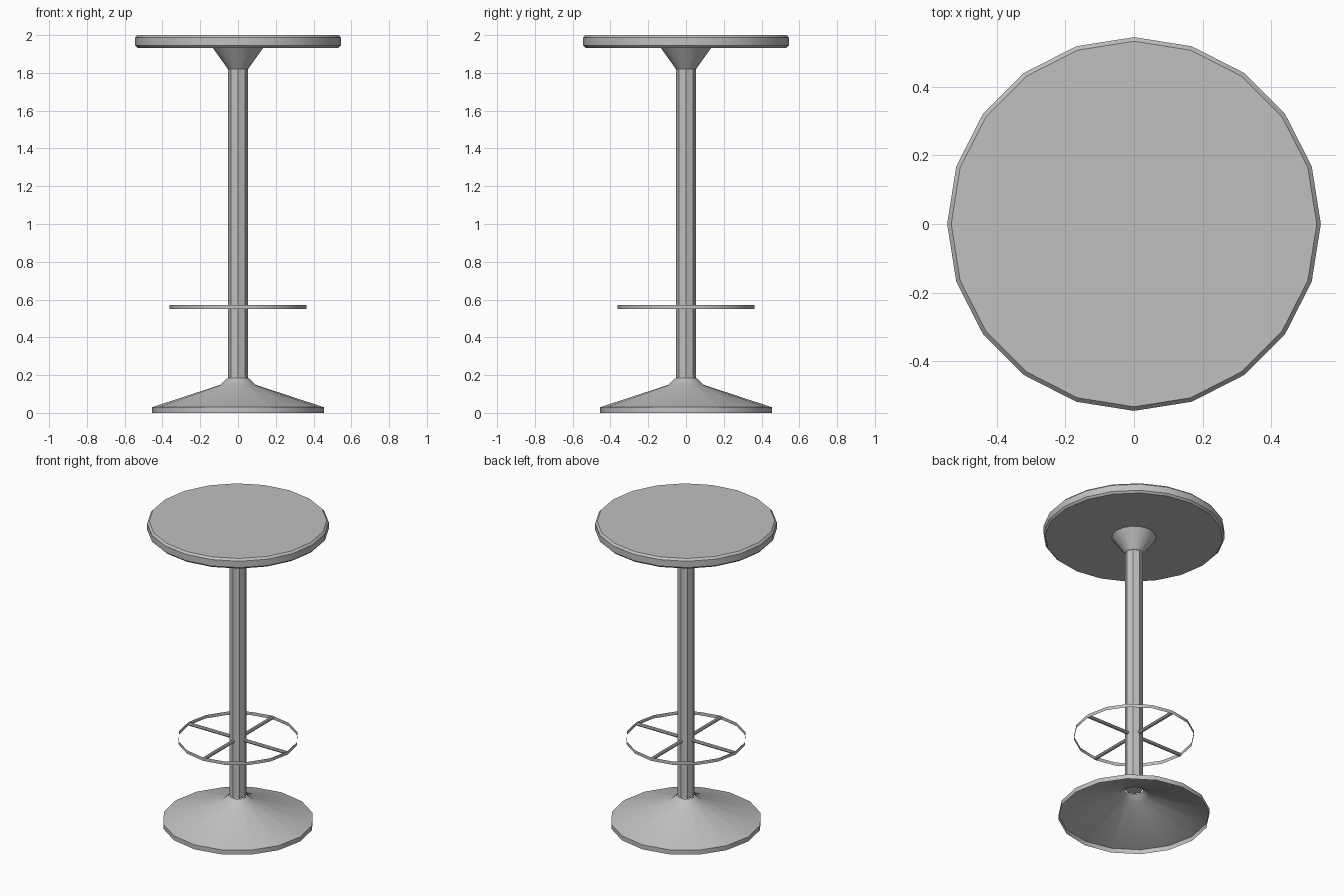
import bpy, math
from math import cos, sin, pi, radians

if "Cube" in bpy.data.objects:
    bpy.data.objects.remove(bpy.data.objects["Cube"])

grey = bpy.data.materials.new("grey_metal")
grey.diffuse_color = (0.53, 0.53, 0.53, 1)
grey.use_nodes = True
grey.node_tree.nodes["Principled BSDF"].inputs["Base Color"].default_value = grey.diffuse_color


def lathe(name, profile, sides, cap_start=False, cap_end=False):
    """Turn a bottom-to-top (radius, height) profile around the z axis."""
    verts = [(r * cos(2 * pi * i / sides), r * sin(2 * pi * i / sides), z)
             for r, z in profile for i in range(sides)]
    faces = []
    for k in range(len(profile) - 1):
        a, b = k * sides, (k + 1) * sides
        for i in range(sides):
            j = (i + 1) % sides
            faces.append((a + i, a + j, b + j, b + i))
    if cap_start:
        faces.append(tuple(reversed(range(sides))))
    if cap_end:
        top = (len(profile) - 1) * sides
        faces.append(tuple(range(top, top + sides)))
    mesh = bpy.data.meshes.new(name)
    mesh.from_pydata(verts, [], faces)
    mesh.materials.append(grey)
    obj = bpy.data.objects.new(name, mesh)
    bpy.context.collection.objects.link(obj)
    bpy.ops.object.select_all(action='DESELECT')
    obj.select_set(True)
    bpy.context.view_layer.objects.active = obj
    bpy.ops.object.shade_smooth_by_angle(angle=radians(30))
    return obj


# Hollow flared foot, open underneath
lathe("base", [(0.455, 0), (0.455, 0.03), (0.095, 0.148), (0.055, 0.185)], 16)

# Octagonal column
lathe("pole", [(0.053, 0.185), (0.053, 1.82)], 8, cap_start=True)

# Flared bracket under the seat
lathe("seat_bracket", [(0.053, 1.82), (0.134, 1.933)], 16)

# Round seat with chamfered rims
lathe("seat", [(0.533, 1.933), (0.545, 1.945), (0.545, 1.987), (0.533, 2.0)],
      20, cap_start=True, cap_end=True)

# Thin foot ring: an open vertical band
lathe("foot_ring", [(0.362, 0.55), (0.362, 0.572)], 16)

# Four spokes joining the ring to the column
for n in range(4):
    spoke = lathe("spoke_%d" % (n + 1), [(0.011, 0.045), (0.011, 0.36)], 8,
                  cap_start=True, cap_end=True)
    spoke.rotation_euler = (0, pi / 2, n * pi / 2)
    spoke.location.z = 0.561
